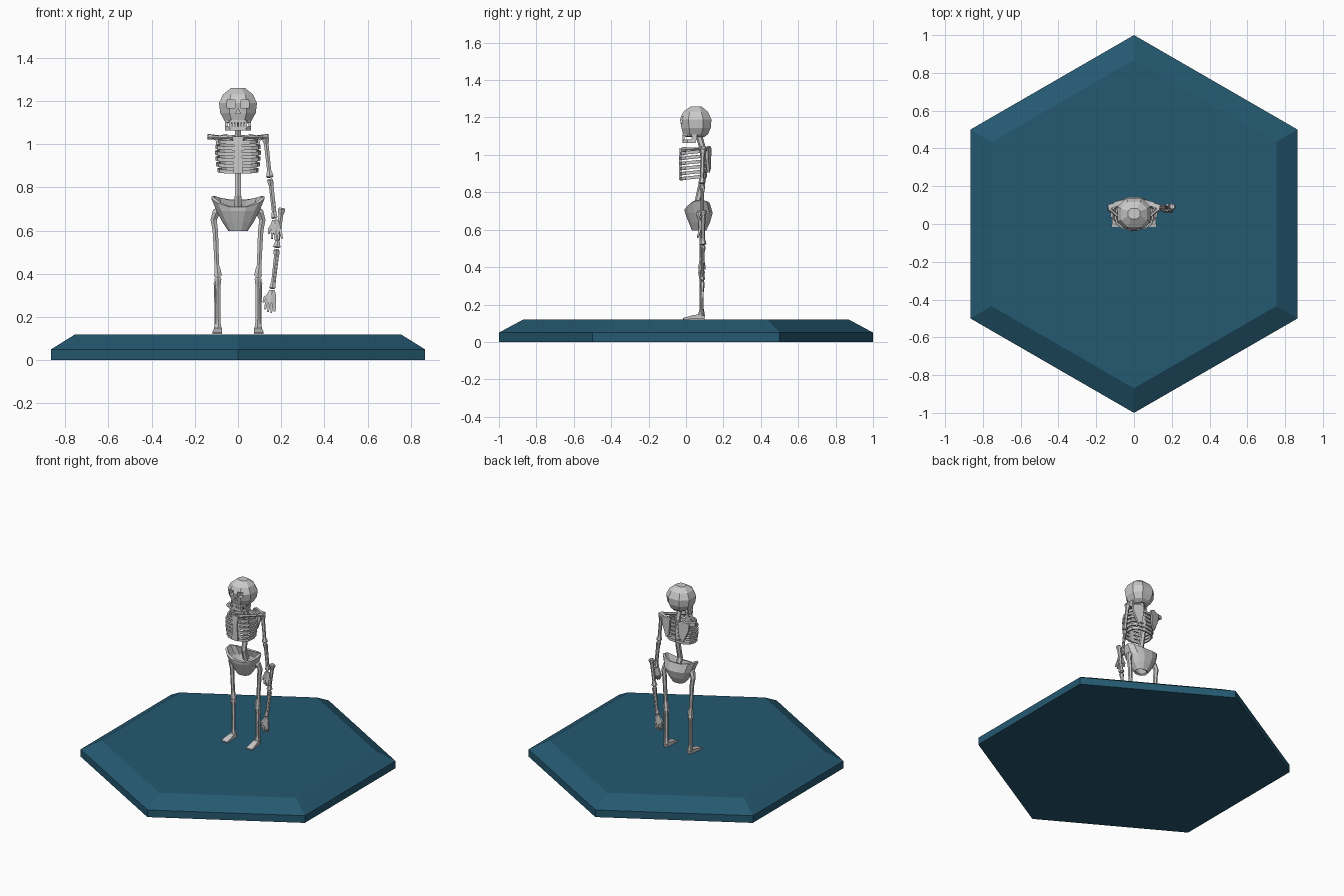
import bpy, bmesh
from math import sin, cos, pi, copysign, sqrt
from mathutils import Vector as V

if "Cube" in bpy.data.objects:
    bpy.data.objects.remove(bpy.data.objects["Cube"])


def loft(name, rings, caps=True):
    """Skin a list of equal-length closed rings."""
    bm = bmesh.new()
    rows = [[bm.verts.new(p) for p in r] for r in rings]
    n = len(rows[0])
    for a, b in zip(rows, rows[1:]):
        for i in range(n):
            bm.faces.new((a[i], a[(i + 1) % n], b[(i + 1) % n], b[i]))
    if caps:
        bm.faces.new(rows[0][::-1])
        bm.faces.new(rows[-1])
    bmesh.ops.recalc_face_normals(bm, faces=bm.faces)
    me = bpy.data.meshes.new(name)
    bm.to_mesh(me)
    bm.free()
    ob = bpy.data.objects.new(name, me)
    bpy.context.collection.objects.link(ob)
    return ob


def tube(name, pts, radii, n=6, ref=(0, 1, 0)):
    """Tube along points; each radius is r or (sideways, along ref)."""
    pts = [V(p) for p in pts]
    ref, rings = V(ref), []
    k = 1 / cos(pi / n)
    for i, p in enumerate(pts):
        d = (pts[min(i + 1, len(pts) - 1)] - pts[max(i - 1, 0)]).normalized()
        side = ref.cross(d).normalized()
        up = d.cross(side)
        rx, ry = radii[i] if isinstance(radii[i], tuple) else (radii[i],) * 2
        rings.append([p + side * rx * k * cos(a) + up * ry * k * sin(a)
                      for a in [2 * pi * (j + .5) / n for j in range(n)]])
    return loft(name, rings)


def bone(name, a, b, r=.01, knob=1.6):
    """Long bone with knobbly ends."""
    a, b = V(a), V(b)
    prof = [(0, 1.1), (.04, knob), (.1, knob * .9), (.18, 1), (.82, .9), (.91, knob * .85), (.97, knob), (1, 1.1)]
    return tube(name, [a.lerp(b, t) for t, _ in prof], [r * k for _, k in prof])


def oval(z, hx, y0, y1, n=8, power=.85):
    """Squarish ring; z may be a function of the angle (0 = +x, front = -pi/2)."""
    out = []
    for i in range(n):
        a = 2 * pi * (i + .5) / n
        c, s = [copysign(abs(v) ** power, v) for v in (cos(a), sin(a))]
        zz = z(a) if callable(z) else z
        out.append(V((hx * c, (y0 + y1) / 2 + (y1 - y0) / 2 * s, zz)))
    return out


def box(name, lo, hi):
    return loft(name, [[V((x, y, z)) for x, y in
                        ((lo[0], lo[1]), (hi[0], lo[1]), (hi[0], hi[1]), (lo[0], hi[1]))] for z in (lo[2], hi[2])])


def hand(name, wrist, tip, curl=0):
    """Flat palm, four fingers and a thumb; curl bends the fingers in y."""
    w, t = V(wrist), V(tip)
    d = (t - w).normalized()
    side = V((0, 1, 0)).cross(d).normalized()
    L = (t - w).length
    tube(name + "_palm", [w, w + d * L * .2, w + d * L * .55], [(.012, .009), (.021, .01), (.024, .008)])
    for i in range(4):
        o = (i - 1.5) * .0125
        e = L * (.93, 1, .98, .88)[i]
        p0 = w + d * L * .5 + side * o
        p1 = w + d * L * .75 + side * o * 1.15 + V((0, -curl * .5, 0))
        p2 = w + d * e + side * o * 1.2 + V((0, -curl, 0))
        tube(name + "_finger", [p0, p1, p2], [.006, .0055, .004], 4)
    q = w + d * L * .2
    tube(name + "_thumb", [q + side * .012, q + side * .03 + d * .02, q + side * .034 + d * .042],
         [.007, .006, .004], 4)


# Hexagonal plinth with chamfered top
hexa = lambda r, z: [V((r * sin(i * pi / 3), r * cos(i * pi / 3), z)) for i in range(6)]
base = loft("hexagonal_base", [hexa(1, 0), hexa(1, .05), hexa(.87, .12)])
mat = bpy.data.materials.new("deep_blue")
mat.diffuse_color = (.018, .1, .165, 1)
mat.use_nodes = True
mat.node_tree.nodes["Principled BSDF"].inputs["Base Color"].default_value = mat.diffuse_color
base.data.materials.append(mat)

# Skull with eye and nose sockets cut in
skull = loft("skull", [oval(z, hx, a, b) for z, hx, a, b in (
    (1.095, .045, -.005, .10), (1.11, .068, -.02, .122), (1.145, .088, -.03, .138),
    (1.19, .094, -.038, .142), (1.23, .075, -.02, .122), (1.26, .035, .025, .085))])
cutters = [box("eye_cutter", (s * .033 - .018, -.08, 1.167), (s * .033 + .018, .01, 1.204)) for s in (-1, 1)]
cutters.append(loft("nose_cutter", [[V((-.012, y, 1.142)), V((.012, y, 1.142)), V((0, y, 1.164))]
                                    for y in (-.08, 0)]))
for c in cutters:
    c.hide_render = True
    m = skull.modifiers.new(c.name, 'BOOLEAN')
    m.operation, m.object, m.solver = 'DIFFERENCE', c, 'EXACT'

# Jaw and teeth
for nm, z, h in (("upper_jaw", 1.106, .006), ("lower_jaw", 1.073, .009)):
    tube(nm, [(-.054, .05, z), (-.054, .01, z), (-.036, -.012, z), (.036, -.012, z), (.054, .01, z), (.054, .05, z)],
         [(.006, h)] * 6, 4, (0, 0, 1))
for s in (-1, 1):
    tube("jaw_hinge", [(s * .053, .04, 1.068), (s * .056, .05, 1.13)], [(.006, .013)] * 2, 4)
for i in range(6):
    x = (i - 2.5) * .0145
    box("tooth", (x - .0055, -.018, 1.075), (x + .0055, -.008, 1.106))

# Spine, breastbone
sp = [(0, .09, .69), (0, .065, .76), (0, .085, .85), (0, .1, .94), (0, .09, 1.03), (0, .065, 1.12)]
tube("spine", sp, [.019, .015, .015, .015, .015, .015])
tube("breastbone", [(0, -.026, 1.035), (0, -.03, .98), (0, -.03, .865)], [(.026, .008), (.017, .007), (.024, .007)], 4)

for s in (-1, 1):
    # Ribs
    for i in range(6):
        z, hx = 1.015 - i * .027, (.088, .1, .102, .1, .096, .09)[i]
        path = []
        for j in range(7):
            a = pi * j / 6
            c = copysign(abs(cos(a)) ** .75, cos(a))
            path.append((s * hx * abs(sin(a)) ** .75, .04 + .068 * c, z + .008 * cos(a)))
        tube("rib", path, [(.005, .0085)] * 7, 4, (0, 0, 1))
    # Collar bone and shoulder blade
    bone("collar_bone", (s * .015, -.02, 1.03), (s * .135, .085, 1.034), .008)
    tube("shoulder_spine", [(s * .04, .12, 1.025), (s * .138, .09, 1.035)], [.01, .012], 4, (0, 0, 1))
    outline = ((.03, 1.035), (.055, 1.048), (.105, 1.035), (.1, .985), (.066, .905), (.04, .93))
    loft("shoulder_blade", [[V((s * x, y - (x - .03) * .25, z)) for x, z in outline] for y in (.122, .136)])
    # Leg
    tube("thigh_bone", [(s * .085, .072, .695), (s * .1, .075, .685), (s * .113, .083, .65), (s * .105, .085, .60),
                        (s * .098, .085, .44), (s * .094, .085, .41), (s * .093, .085, .388)],
         [.017, .018, .014, .0125, .0105, .016, .017])
    bone("shin_bone", (s * .093, .083, .385), (s * .091, .083, .135), .0105, 1.5)
    bone("calf_bone", (s * .106, .09, .365), (s * .104, .088, .14), .005, 1.3)
    tube("foot", [(s * .09, .1, .131), (s * .091, .075, .136), (s * .094, .03, .131), (s * .096, -.015, .124)],
         [(.012, .01), (.016, .014), (.021, .009), (.023, .004)], 4, (0, 0, 1))

# Pelvis: hollow flared bowl with high hips and a lower front rim
rim = lambda a: .725 + .03 * cos(a) ** 2 + .018 * sin(a)
pelvis = loft("pelvis", [oval(rim, .127, -.01, .128, 12), oval(.69, .102, -.008, .145, 12),
                         oval(.64, .075, .012, .13, 12), oval(.597, .045, .03, .11, 12)], caps=False)
m = pelvis.modifiers.new("wall", 'SOLIDIFY')
m.thickness, m.offset = .014, -1

# Attached arm, gripping the detached one
bone("upper_arm", (.127, .09, 1.035), (.148, .085, .845), .0105)
bone("forearm", (.148, .087, .84), (.168, .086, .655), .0085)
bone("forearm_thin", (.157, .092, .83), (.176, .09, .66), .005, 1.3)
hand("gripping_hand", (.17, .075, .65), (.182, .075, .555), .012)

# Detached arm hanging from the grip
bone("loose_upper_arm", (.203, .092, .705), (.179, .09, .52), .0105)
bone("loose_forearm", (.179, .09, .515), (.158, .087, .33), .0085)
bone("loose_forearm_thin", (.187, .094, .505), (.167, .09, .335), .005, 1.3)
hand("loose_hand", (.158, .087, .325), (.146, .087, .22))
